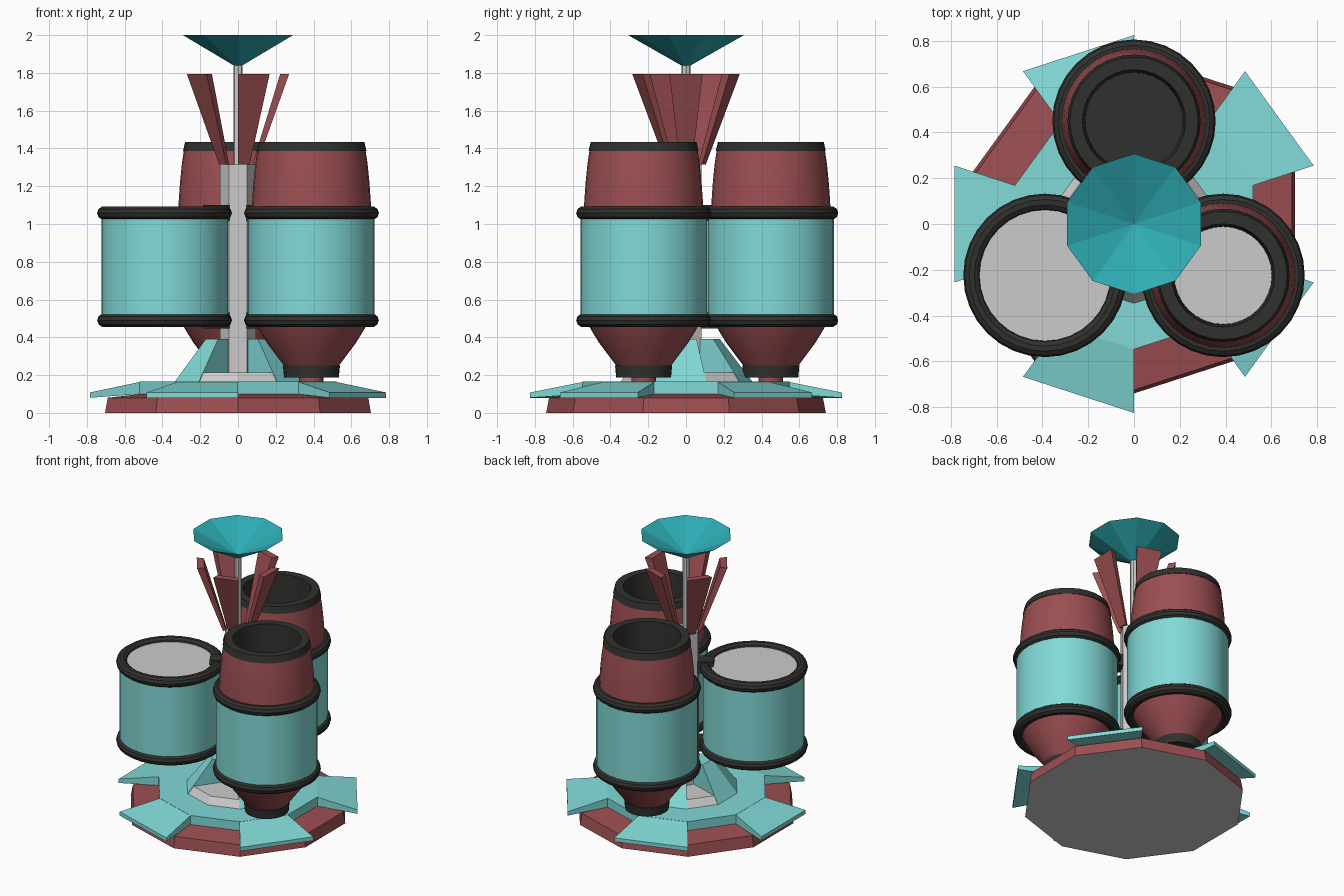
import bpy, bmesh
from math import sin, cos, pi, radians

if "Cube" in bpy.data.objects:
    bpy.data.objects.remove(bpy.data.objects["Cube"])


def material(name, rgb):
    m = bpy.data.materials.new(name)
    m.diffuse_color = (*rgb, 1)
    m.use_nodes = True
    m.node_tree.nodes["Principled BSDF"].inputs["Base Color"].default_value = m.diffuse_color
    return m


TEAL = material("pale_teal", (0.22, 0.70, 0.68))
DISH = material("deep_teal", (0.027, 0.42, 0.46))
RED = material("dull_red", (0.33, 0.077, 0.083))
BLACK = material("black_rubber", (0.030, 0.030, 0.028))
GREY = None


def finish(name, bm, mat, smooth=False):
    bmesh.ops.remove_doubles(bm, verts=bm.verts, dist=1e-5)
    bmesh.ops.recalc_face_normals(bm, faces=bm.faces)
    me = bpy.data.meshes.new(name)
    bm.to_mesh(me)
    bm.free()
    ob = bpy.data.objects.new(name, me)
    bpy.context.collection.objects.link(ob)
    if mat:
        me.materials.append(mat)
    if smooth:
        bpy.ops.object.select_all(action='DESELECT')
        ob.select_set(True)
        bpy.context.view_layer.objects.active = ob
        bpy.ops.object.shade_smooth_by_angle(angle=radians(35))
    return ob


def sweep(name, profile, angles, mat, center=(0, 0), closed=True, full=False, smooth=False):
    """Sweep an (r, z) profile through a list of angles in degrees."""
    bm = bmesh.new()
    rows = [[bm.verts.new((center[0] + r * cos(radians(a)), center[1] + r * sin(radians(a)), z))
             for r, z in profile] for a in angles]
    n, m = len(rows), len(profile)
    for i in range(n if full else n - 1):
        a, b = rows[i], rows[(i + 1) % n]
        for j in range(m if closed else m - 1):
            k = (j + 1) % m
            quad = [a[j], b[j], b[k], a[k]]
            if profile[j][0] == 0:
                quad.remove(b[j])
            if profile[k][0] == 0:
                quad.remove(b[k])
            if len(quad) > 2:
                bm.faces.new(quad)
    if not full:
        bm.faces.new(rows[0])
        bm.faces.new(rows[-1])
    return finish(name, bm, mat, smooth)


def lathe(name, profile, sides, mat, center=(0, 0), closed=False, smooth=False):
    return sweep(name, profile, [90 + 360 * i / sides for i in range(sides)], mat,
                 center, closed, True, smooth)


def hoop(name, z, center):
    ring = [(0.320 + 0.037 * cos(2 * pi * i / 10), z + 0.036 * sin(2 * pi * i / 10)) for i in range(10)]
    lathe(name, ring, 32, BLACK, center, closed=True, smooth=True)


def bracket(name, angle, z):
    bm = bmesh.new()
    bmesh.ops.create_cube(bm, size=1)
    ob = finish(name, bm, BLACK)
    a = radians(angle)
    ob.scale = (0.11, 0.10, 0.085)
    ob.location = (0.13 * cos(a), 0.13 * sin(a), z)
    ob.rotation_euler[2] = a


# Ten-sided base
lathe("base", [(0.74, 0), (0.725, 0.08), (0.5, 0.105), (0, 0.105)], 10, RED)
lathe("base_underside", [(0, 0), (0.74, 0)], 10, GREY)

# Plate with five sloping petals
lathe("plate_ring", [(0.30, 0.09), (0.547, 0.09), (0.547, 0.165), (0.30, 0.165)], 10, TEAL, closed=True)
for i in range(5):
    a = 18 + 72 * i
    sweep(f"plate_petal_{i}", [(0.54, 0.10), (0.825, 0.08), (0.825, 0.108), (0.54, 0.165)],
          [a, a + 36], TEAL)

# Central hub with wrap-around fins
lathe("hub", [(0.35, 0.16), (0.31, 0.215), (0, 0.215)], 10, GREY)
for i, a in enumerate((54, 162, 306)):
    sweep(f"hub_fin_{i}", [(0.08, 0.165), (0.352, 0.165), (0.312, 0.217), (0.18, 0.39), (0.09, 0.39)],
          [a, a + 36, a + 72], TEAL)

# Column, mast and flared blades
sweep("column", [(0, 0.2), (0.095, 0.2), (0.095, 1.315), (0, 1.315)],
      [60 * i for i in range(6)], GREY, closed=False, full=True)
lathe("mast", [(0.025, 1.3), (0.025, 1.86)], 8, GREY)
for i in range(5):
    a = 54 + 72 * i
    sweep(f"flared_blade_{i}", [(0.08, 1.315), (0.105, 1.315), (0.285, 1.795), (0.235, 1.795)],
          [a, a + 36], RED)

# Hollow dish on the mast
lathe("top_dish", [(0, 1.84), (0.025, 1.84), (0.307, 2.0), (0, 1.855)], 10, DISH)

# Three drums; two of them are full barrels
for tag, angle in (("back", 90), ("left", 210), ("right", 330)):
    c = (0.449 * cos(radians(angle)), 0.449 * sin(radians(angle)))
    lathe(f"{tag}_drum", [(0.30, 0.48), (0.335, 0.48), (0.335, 1.07), (0.30, 1.07)],
          32, TEAL, c, smooth=True)
    for j, z in enumerate((0.49, 1.058)):
        hoop(f"{tag}_hoop_{j}", z, c)
        bracket(f"{tag}_bracket_{j}", angle, z)
    if tag == "left":
        for j, z in enumerate((0.475, 1.068)):
            lathe(f"left_drum_lid_{j}", [(0, z), (0.31, z)], 32, GREY, c)
        continue
    lathe(f"{tag}_upper_shell", [(0.317, 1.06), (0.314, 1.12), (0.307, 1.22), (0.297, 1.32), (0.285, 1.40)],
          32, RED, c, smooth=True)
    lathe(f"{tag}_mouth", [(0.27, 1.387), (0.291, 1.387), (0.28, 1.435), (0.225, 1.435), (0.213, 1.1)],
          32, BLACK, c, smooth=True)
    lathe(f"{tag}_mouth_floor", [(0, 1.1), (0.216, 1.1)], 32, GREY if tag == "right" else BLACK, c)
    lathe(f"{tag}_lower_shell", [(0.295, 0.47), (0.272, 0.43), (0.235, 0.37), (0.19, 0.31), (0.145, 0.25)],
          32, RED, c, smooth=True)
    lathe(f"{tag}_nozzle", [(0.13, 0.255), (0.151, 0.25), (0.145, 0.187), (0, 0.187)],
          32, BLACK, c, smooth=True)
    lathe(f"{tag}_foot", [(0.065, 0.15), (0.065, 0.19)], 16, RED, c, smooth=True)
